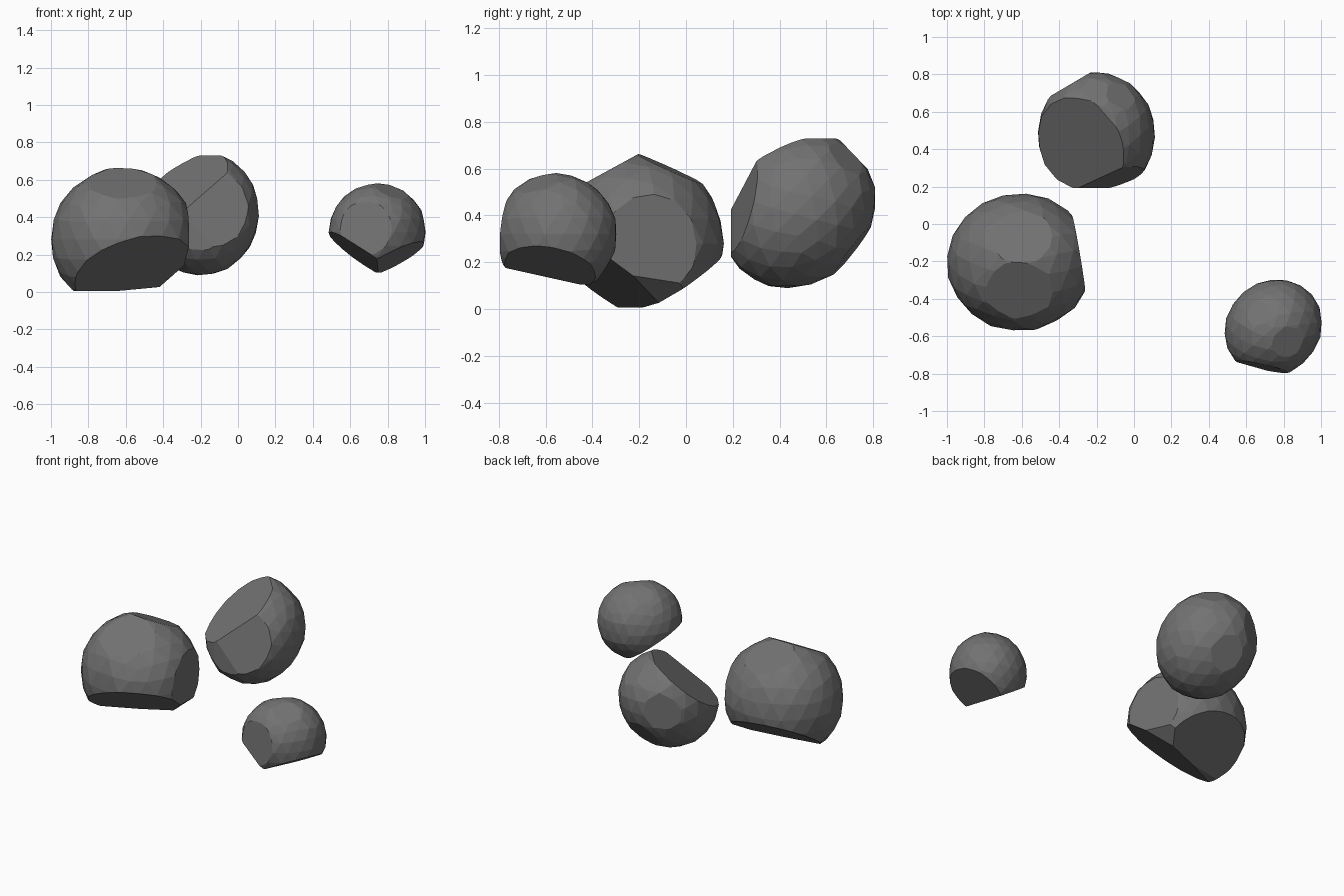
import bpy, bmesh, random
from math import radians
from mathutils import Vector, Matrix

if "Cube" in bpy.data.objects:
    bpy.data.objects.remove(bpy.data.objects["Cube"])

stone = bpy.data.materials.new("dark_stone")
stone.diffuse_color = (0.17, 0.17, 0.17, 1.0)
stone.use_nodes = True
stone.node_tree.nodes["Principled BSDF"].inputs["Base Color"].default_value = stone.diffuse_color


def make_rock(name, centre, radii, turn, cuts, seed):
    """Faceted ellipsoid, turned by (degrees, axis), chipped by flat planes.
    Each cut is (normal, point on plane) or (normal, distance from centre)."""
    rnd = random.Random(seed)
    bm = bmesh.new()
    bmesh.ops.create_icosphere(bm, subdivisions=3, radius=1.0)
    # slight irregularity of the round part
    for v in bm.verts:
        v.co *= rnd.uniform(0.995, 1.015)
    m = (Matrix.Translation(centre) @ Matrix.Rotation(radians(turn[0]), 4, turn[1])
         @ Matrix.Diagonal((*radii, 1.0)) @ Matrix.Rotation(rnd.uniform(0, 1), 4, 'Z'))
    bmesh.ops.transform(bm, matrix=m, verts=bm.verts[:])
    # flat chipped faces
    for normal, where in cuts:
        n = Vector(normal).normalized()
        point = Vector(centre) + n * where if isinstance(where, float) else Vector(where)
        geom = bm.verts[:] + bm.edges[:] + bm.faces[:]
        bmesh.ops.bisect_plane(bm, geom=geom, dist=1e-5, plane_co=point,
                               plane_no=n, clear_outer=True)
        rim = [e for e in bm.edges if e.is_boundary]
        if rim:
            bmesh.ops.holes_fill(bm, edges=rim, sides=0)
    bmesh.ops.remove_doubles(bm, verts=bm.verts[:], dist=0.004)
    bmesh.ops.recalc_face_normals(bm, faces=bm.faces[:])
    bmesh.ops.triangulate(bm, faces=[f for f in bm.faces if len(f.verts) > 4])
    mesh = bpy.data.meshes.new(name)
    bm.to_mesh(mesh)
    bm.free()
    mesh.materials.append(stone)
    ob = bpy.data.objects.new(name, mesh)
    bpy.context.collection.objects.link(ob)
    return ob


# large rock on the left
make_rock("large_rock", (-0.612, -0.205, 0.28), (0.388, 0.366, 0.386), (0, 'X'), [
    ((0.985, 0.17, -0.03), (-0.288, -0.20, 0.30)),   # right face
    ((0.25, -0.54, -0.80), (-0.68, -0.20, 0.002)),   # front underside
    ((-0.10, 0.55, -0.83), (-0.68, -0.20, 0.002)),   # back underside
    ((0.66, 0.0, -0.75), (-0.352, -0.20, 0.086)),    # lower right chip
    ((0.0, 0.0, -1.0), (-0.68, -0.20, 0.006)),       # blunt base
    ((0.05, 0.41, 0.91), (-0.60, -0.20, 0.658)),     # back top chip
    ((0.0, -0.48, 0.88), (-0.60, -0.20, 0.665)),     # front top chip
], 3)

# medium rock at the back
make_rock("medium_rock", (-0.20, 0.478, 0.422), (0.313, 0.352, 0.31), (45, 'X'), [
    ((-0.48, -0.42, 0.77), (-0.22, 0.66, 0.73)),     # sloping top face
    ((0.24, -0.94, 0.22), (-0.20, 0.212, 0.40)),     # front face
    ((-0.45, -0.88, 0.0), (-0.36, 0.21, 0.35)),      # front left chip
    ((0.0, -1.0, 0.0), (0.0, 0.192, 0.0)),
    ((0.0, 0.72, 0.69), 0.338),                      # back top chip
    ((0.45, 0.60, 0.65), 0.327),                     # right back chip
    ((-0.50, 0.85, 0.0), 0.303),                     # left back chip
    ((0.10, 0.79, -0.61), 0.29),                     # lower back face
    ((0.0, 0.0, 1.0), (0.0, 0.0, 0.73)),             # crown
], 5)

# small rock on the right
make_rock("small_rock", (0.745, -0.555, 0.32), (0.27, 0.248, 0.26), (45, 'Z'), [
    ((0.46, -0.20, -0.86), (0.75, -0.41, 0.095)),    # right underside
    ((-0.56, -0.17, -0.81), (0.75, -0.41, 0.095)),   # left underside
    ((0.0, 0.0, -1.0), (0.75, -0.41, 0.104)),        # blunt base
    ((-0.21, -0.97, 0.10), (0.70, -0.765, 0.36)),    # front face
    ((0.33, -0.33, 0.88), 0.242),                    # top crease
    ((-0.33, 0.33, 0.88), 0.246),
], 8)
